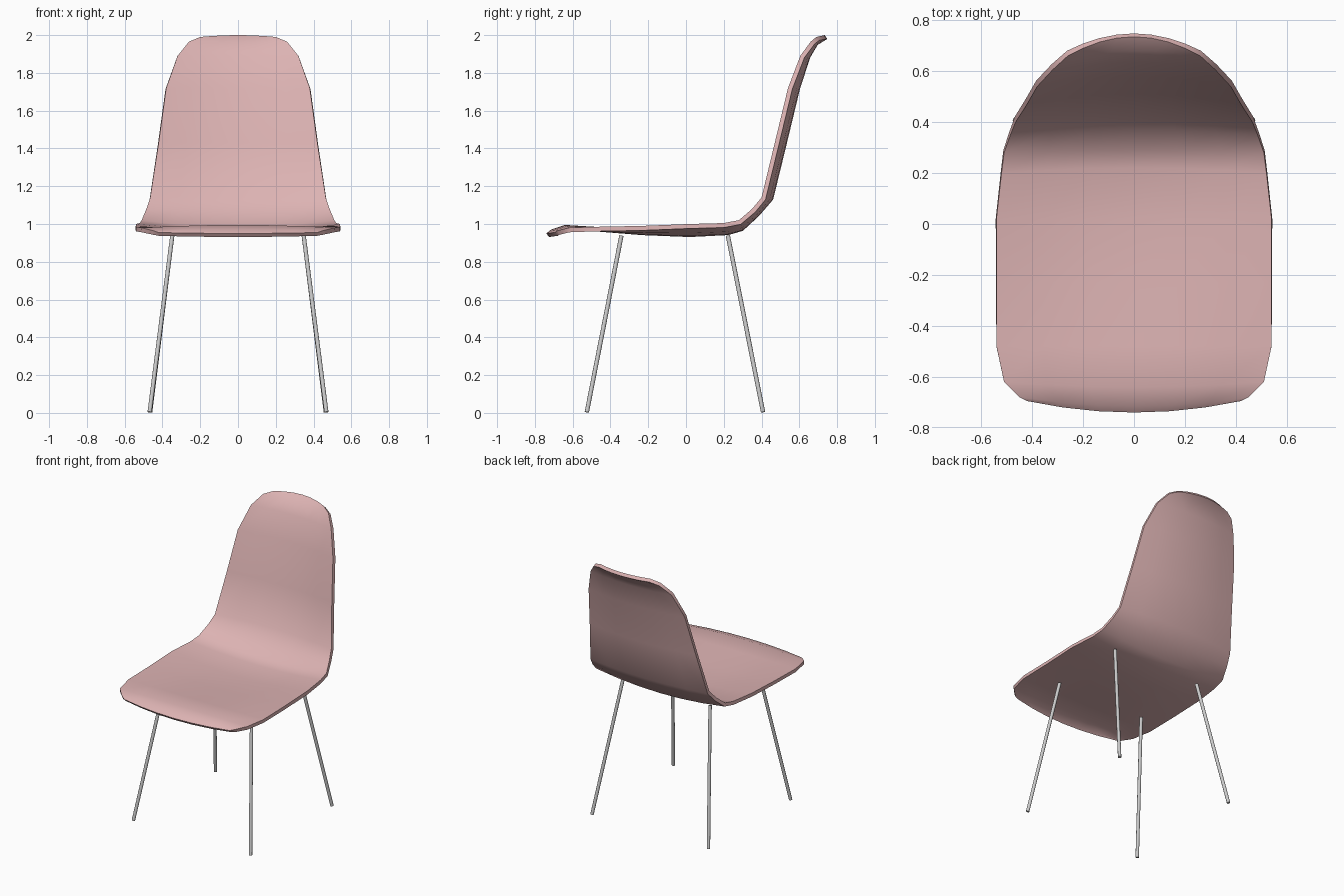
import bpy, math
from mathutils import Vector

cube = bpy.data.objects.get("Cube")
if cube:
    bpy.data.objects.remove(cube, do_unlink=True)


def material(name, color, metallic=0.0):
    m = bpy.data.materials.new(name)
    m.use_nodes = True
    m.diffuse_color = (*color, 1)
    bsdf = next(n for n in m.node_tree.nodes if n.type == 'BSDF_PRINCIPLED')
    bsdf.inputs["Base Color"].default_value = (*color, 1)
    return m


def activate(obj):
    bpy.ops.object.select_all(action='DESELECT')
    obj.select_set(True)
    bpy.context.view_layer.objects.active = obj


pink = material("dusty pink", (0.72, 0.45, 0.45))
grey = material("light grey", (0.6, 0.6, 0.6))

# Shell sections from front lip to top lip: centre y, z, then edge x, y, z
sections = [
    (-.74, .95, .42, -.695, .955),
    (-.715, .97, .45, -.68, .965),
    (-.64, .995, .51, -.62, .98),
    (-.48, .985, .54, -.48, .985),
    (-.23, .965, .54, -.23, .99),
    (.02, .955, .54, .02, 1.0),
    (.22, .965, .52, .20, 1.005),
    (.29, .985, .51, .28, 1.02),
    (.37, 1.06, .485, .35, 1.08),
    (.44, 1.14, .465, .40, 1.14),
    (.51, 1.43, .42, .47, 1.43),
    (.58, 1.72, .38, .54, 1.72),
    (.635, 1.89, .32, .605, 1.89),
    (.68, 1.965, .26, .66, 1.965),
    (.735, 2.0, .20, .69, 1.99),
]

# One-piece seat and back, dished across its width
half = 3
cols = 2 * half + 1
verts, faces = [], []
for yc, zc, xe, ye, ze in sections:
    for c in range(cols):
        u = (c - half) / half
        verts.append((xe * u, yc + (ye - yc) * u * u, zc + (ze - zc) * u * u))
for r in range(len(sections) - 1):
    for c in range(cols - 1):
        a = r * cols + c
        faces.append((a, a + 1, a + cols + 1, a + cols))
mesh = bpy.data.meshes.new("seat_shell")
mesh.from_pydata(verts, [], faces)
mesh.materials.append(pink)
shell = bpy.data.objects.new("seat_shell", mesh)
bpy.context.scene.collection.objects.link(shell)
activate(shell)
solid = shell.modifiers.new("thickness", 'SOLIDIFY')
solid.thickness = 0.024
solid.offset = -1
bpy.ops.object.modifier_apply(modifier=solid.name)
bpy.ops.object.shade_smooth_by_angle(angle=math.radians(60))


# Four splayed rod legs
def leg(name, top, foot):
    top, foot = Vector(top), Vector(foot)
    axis = top - foot
    bpy.ops.mesh.primitive_cylinder_add(vertices=10, radius=0.0115,
                                        depth=axis.length,
                                        location=(top + foot) / 2)
    obj = bpy.context.object
    obj.name = name
    obj.rotation_euler = axis.to_track_quat('Z', 'Y').to_euler()
    obj.data.materials.append(grey)
    bpy.ops.object.shade_smooth_by_angle(angle=math.radians(50))


for side, s in (("left", 1), ("right", -1)):
    leg("front_leg_" + side, (s * .348, -.342, .938), (s * .468, -.525, .004))
    leg("back_leg_" + side, (s * .348, .222, .938), (s * .465, .408, .004))
